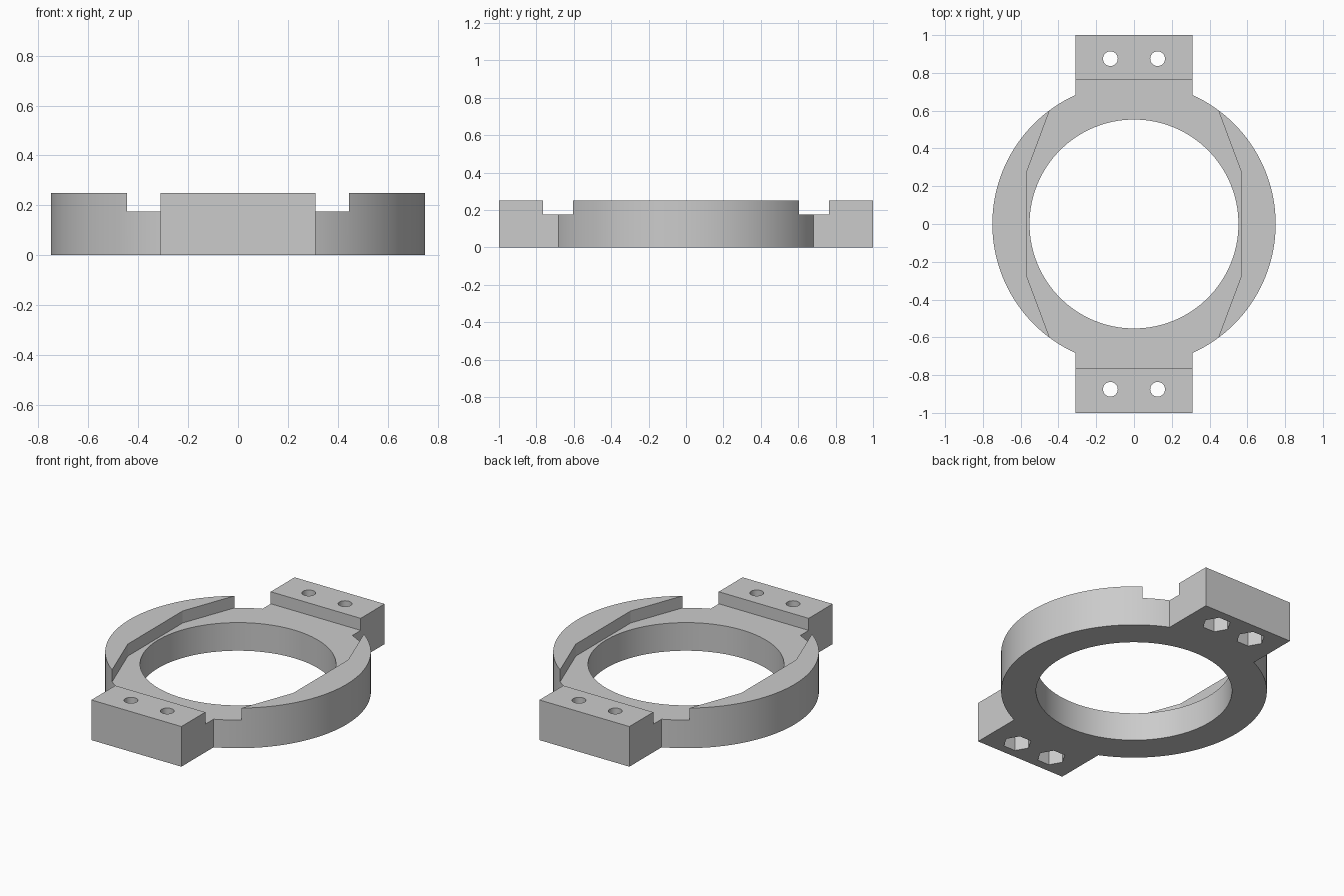
import bpy
import bmesh
from math import acos, asin, cos, pi, radians, sin

if "Cube" in bpy.data.objects:
    bpy.data.objects.remove(bpy.data.objects["Cube"], do_unlink=True)

HEIGHT, FLOOR = 0.25, 0.175
OUTER, INNER = 0.75, 0.553
TAB_X, TAB_Y = 0.31, 1.0
STEP_Y = 0.765

grey = bpy.data.materials.new("plain grey")
grey.use_nodes = True
colour = (0.6, 0.6, 0.6, 1)
grey.diffuse_color = colour
grey.node_tree.nodes["Principled BSDF"].inputs["Base Color"].default_value = colour


def circle(radius, sides, x=0, y=0):
    return [(x + radius * cos(2 * pi * i / sides),
             y + radius * sin(2 * pi * i / sides)) for i in range(sides)]


def prism(name, outline, bottom, top):
    """Extrude a counter-clockwise outline from bottom to top."""
    bm = bmesh.new()
    face = bm.faces.new([bm.verts.new((x, y, bottom)) for x, y in outline])
    new = bmesh.ops.extrude_face_region(bm, geom=[face])["geom"]
    verts = [g for g in new if isinstance(g, bmesh.types.BMVert)]
    bmesh.ops.translate(bm, verts=verts, vec=(0, 0, top - bottom))
    bmesh.ops.recalc_face_normals(bm, faces=bm.faces)
    mesh = bpy.data.meshes.new(name)
    bm.to_mesh(mesh)
    bm.free()
    mesh.materials.append(grey)
    obj = bpy.data.objects.new(name, mesh)
    bpy.context.collection.objects.link(obj)
    return obj


# Clamp body: two round flanks joined by a square tab at each end
corner = acos(TAB_X / OUTER)
steps = 64
flank = [(OUTER * cos(a), OUTER * sin(a))
         for a in (-corner + 2 * corner * i / steps for i in range(steps + 1))]
half = flank + [(TAB_X, TAB_Y), (-TAB_X, TAB_Y)]
body = prism("clamp_ring", half + [(-x, -y) for x, y in half], 0, HEIGHT)

# Central bore and the shallow angled recess across the top
cutters = [prism("bore_cutter", circle(INNER, 128), -0.1, HEIGHT + 0.1)]
side = [(0.385, -STEP_Y), (0.57, -0.27), (0.57, 0.27), (0.385, STEP_Y)]
recess = side + [(-x, -y) for x, y in side]
cutters.append(prism("recess_cutter", recess, FLOOR, HEIGHT + 0.1))

# Bolt holes with hexagonal nut pockets underneath
for x in (-0.125, 0.125):
    for y in (-0.875, 0.875):
        cutters.append(prism("bolt_cutter", circle(0.039, 32, x, y), -0.1, HEIGHT + 0.1))
        cutters.append(prism("nut_cutter", circle(0.081, 6, x, y), -0.1, 0.125))

for cutter in cutters:
    mod = body.modifiers.new(cutter.name, "BOOLEAN")
    mod.operation = "DIFFERENCE"
    mod.solver = "EXACT"
    mod.object = cutter
    cutter.hide_render = True

# Bake the cuts, then discard the cutters
graph = bpy.context.evaluated_depsgraph_get()
baked = bpy.data.meshes.new_from_object(body.evaluated_get(graph))
body.modifiers.clear()
body.data = baked
for cutter in cutters:
    bpy.data.objects.remove(cutter, do_unlink=True)

bpy.ops.object.select_all(action="DESELECT")
body.select_set(True)
bpy.context.view_layer.objects.active = body
bpy.ops.object.shade_smooth_by_angle(angle=radians(20))
